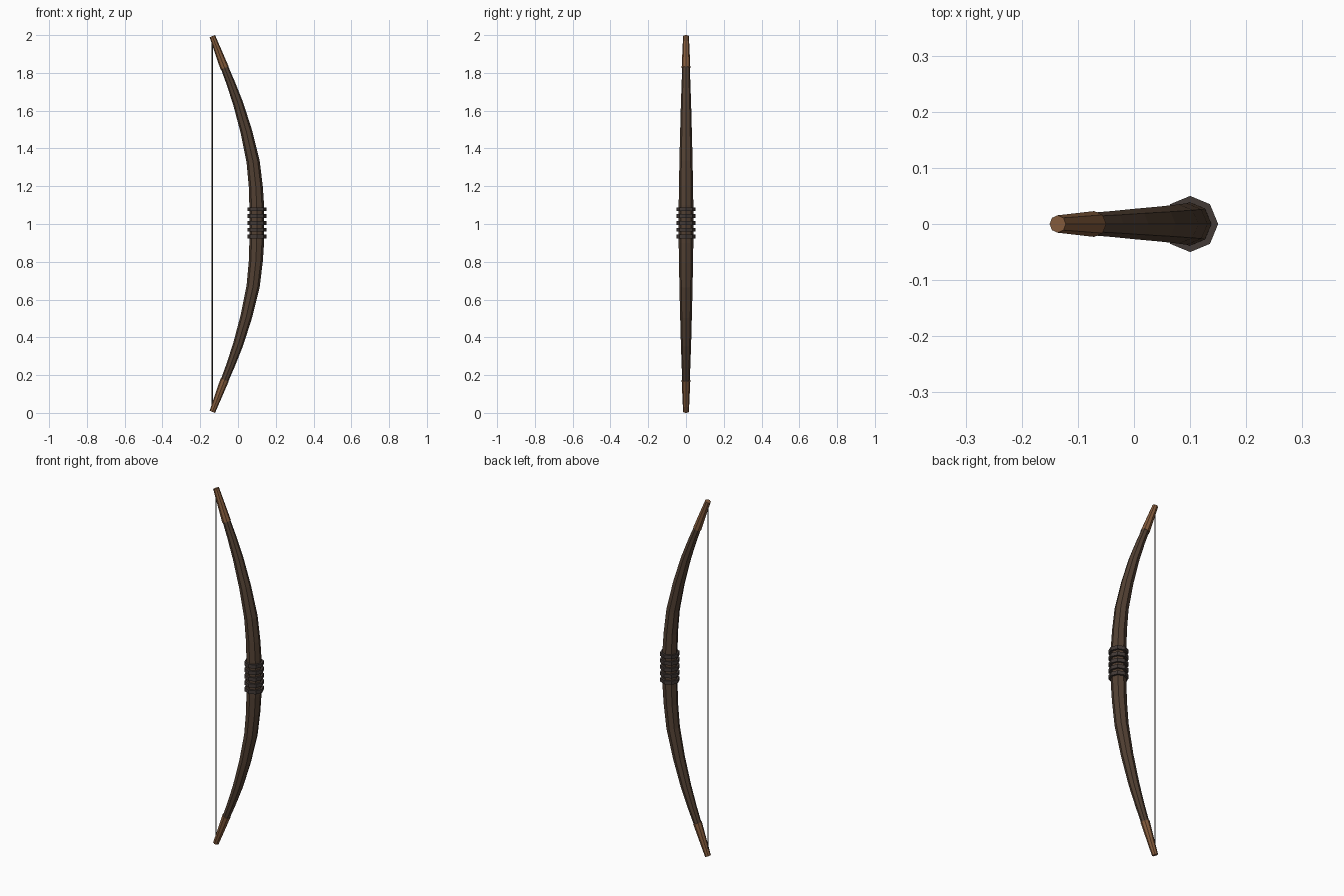
import bpy, bmesh, math
from mathutils import Vector

if "Cube" in bpy.data.objects:
    bpy.data.objects.remove(bpy.data.objects["Cube"])

SIDES = 8


def material(name, rgb):
    m = bpy.data.materials.new(name)
    m.diffuse_color = (*rgb, 1)
    m.use_nodes = True
    m.node_tree.nodes["Principled BSDF"].inputs["Base Color"].default_value = m.diffuse_color
    return m


wood = material("dark_wood", (0.085, 0.052, 0.033))
horn = material("light_wood", (0.23, 0.105, 0.045))
leather = material("leather", (0.055, 0.042, 0.037))
cord = material("cord", (0.03, 0.025, 0.022))


def sweep(name, stations, mat, sides=SIDES):
    """Loft a capped tube through (x, z, radius) stations in the y = 0 plane."""
    bm = bmesh.new()
    pts = [Vector((x, 0, z)) for x, z, r in stations]
    rings = []
    for i, (x, z, r) in enumerate(stations):
        d = (pts[min(i + 1, len(pts) - 1)] - pts[max(i - 1, 0)]).normalized()
        across = Vector((d.z, 0, -d.x))
        ring = []
        for k in range(sides):
            a = math.tau * k / sides
            ring.append(bm.verts.new(pts[i] + r * (math.cos(a) * across + math.sin(a) * Vector((0, 1, 0)))))
        rings.append(ring)
    for a, b in zip(rings, rings[1:]):
        for k in range(sides):
            n = (k + 1) % sides
            bm.faces.new((a[k], a[n], b[n], b[k]))
    bm.faces.new(rings[0][::-1])
    bm.faces.new(rings[-1])
    bmesh.ops.recalc_face_normals(bm, faces=bm.faces)
    me = bpy.data.meshes.new(name)
    bm.to_mesh(me)
    bm.free()
    me.materials.append(mat)
    ob = bpy.data.objects.new(name, me)
    bpy.context.collection.objects.link(ob)
    return ob


# Curved stave: upper half mirrored about mid height
upper = [(0.100, 1.00, 0.039), (0.099, 1.10, 0.039), (0.094, 1.20, 0.037),
         (0.080, 1.33, 0.035), (0.044, 1.49, 0.031), (0.000, 1.64, 0.027),
         (-0.040, 1.75, 0.023), (-0.076, 1.84, 0.020)]
lower = [(x, 2 - z, r) for x, z, r in upper[:0:-1]]
sweep("stave", lower + upper, wood)

# Tapered tips
tip = [(-0.071, 1.826, 0.023), (-0.136, 1.9945, 0.0155)]
sweep("upper_tip", tip, horn)
sweep("lower_tip", [(x, 2 - z, r) for x, z, r in tip], horn)

# Grip bindings
for i in range(5):
    z = 1.006 + (i - 2) * 0.036
    sweep(f"grip_ring_{i + 1}", [(0.1, z - 0.01, 0.05), (0.1, z + 0.01, 0.05)], leather)

# Bowstring
sweep("bowstring", [(-0.136, 0.03, 0.003), (-0.136, 1.97, 0.003)], cord, 6)
